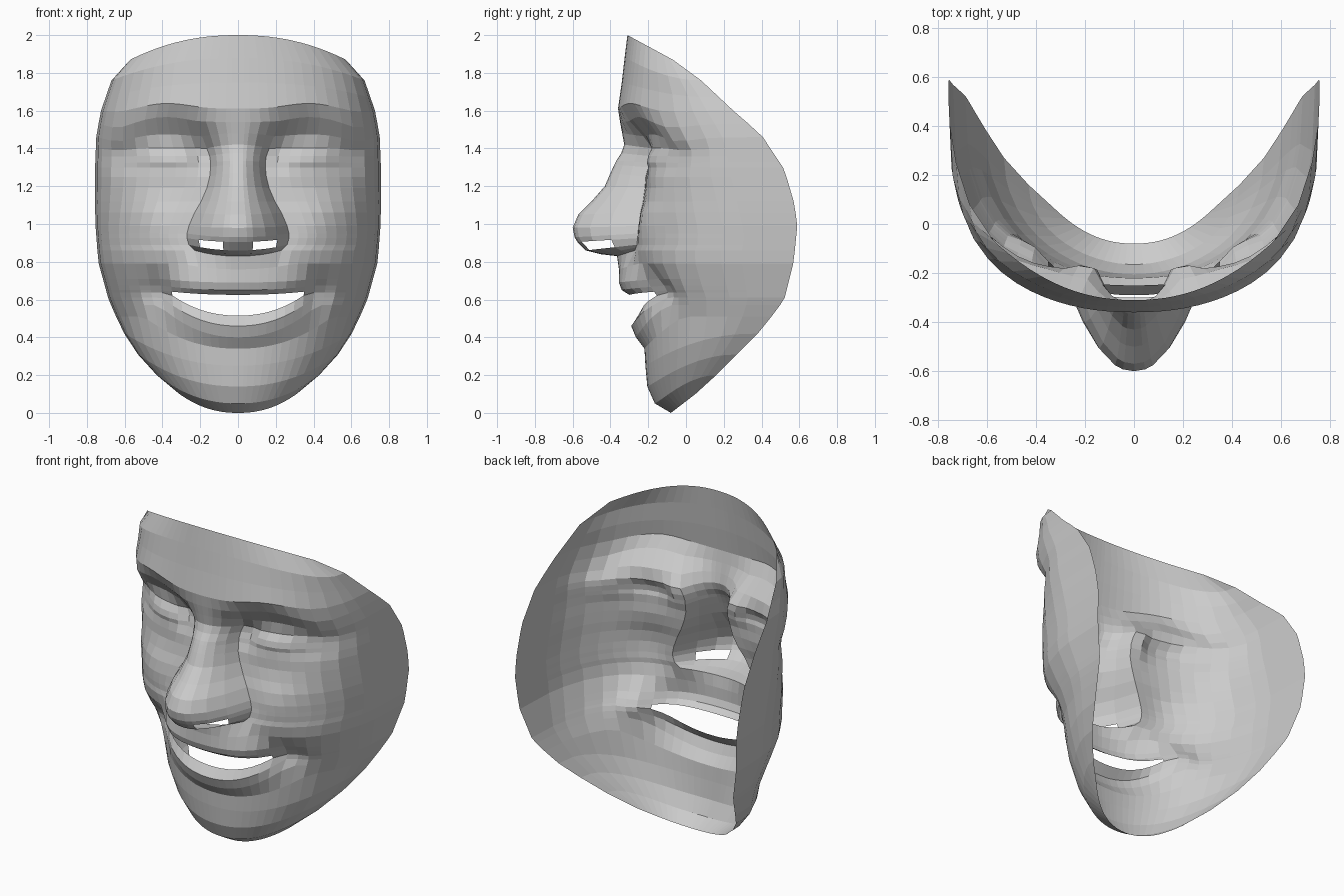
import bpy, bmesh
from math import exp


def lerp_table(table, v):
    """Piecewise linear lookup in rows of (key, value, ...), keys ascending."""
    for a, b in zip(table, table[1:]):
        if v <= b[0]:
            f = max(0.0, (v - a[0]) / (b[0] - a[0]))
            return [p + (q - p) * f for p, q in zip(a[1:], b[1:])]
    return list(table[-1][1:])


# Rim of the mask: z, half width, y, roundness of the cross-section
RIM = [(0.0, 0.02, -0.08, 2), (0.1, 0.31, 0.05, 1.8), (0.2, 0.43, 0.16, 1.9), (0.31, 0.53, 0.27, 2),
       (0.44, 0.615, 0.40, 2.2), (0.6, 0.685, 0.52, 2.4), (0.8, 0.74, 0.57, 2.8),
       (1.0, 0.755, 0.59, 3), (1.12, 0.757, 0.57, 3.1), (1.29, 0.757, 0.52, 3.2),
       (1.47, 0.75, 0.40, 2.7), (1.6, 0.725, 0.25, 2.3), (1.76, 0.67, 0.08, 2.0),
       (1.87, 0.57, -0.07, 1.7), (2.0, 0.2, -0.31, 2)]

# Edge loops: z at centre, z at rim, feature half width, base y, y of the centre line
BROW = [(2.0, 1.87, 0.57, -0.31, -0.31), (1.88, 1.76, 0.67, -0.325, -0.325),
        (1.75, 1.67, 0.70, -0.34, -0.34), (1.61, 1.6, 0.6, -0.36, -0.36),
        (1.54, 1.53, 0.22, -0.33, -0.35), (1.48, 1.46, 0.19, -0.28, -0.34),
        (1.42, 1.40, 0.165, -0.24, -0.33), (1.375, 1.36, 0.15, -0.23, -0.345),
        (1.335, 1.325, 0.145, -0.225, -0.37), (1.315, 1.30, 0.145, -0.22, -0.38)]
NOSE = [(1.27, 1.25, 0.15, -0.22, -0.40), (1.2, 1.19, 0.165, -0.22, -0.43),
        (1.12, 1.12, 0.195, -0.23, -0.50), (1.05, 1.06, 0.23, -0.245, -0.57),
        (0.98, 0.99, 0.26, -0.255, -0.60), (0.93, 0.95, 0.27, -0.26, -0.59),
        (0.905, 0.925, 0.27, -0.265, -0.575), (0.86, 0.89, 0.26, -0.27, -0.53),
        (0.84, 0.875, 0.245, -0.275, -0.45), (0.83, 0.86, 0.23, -0.28, -0.365)]
UPPER_LIP = [(0.76, 0.79, 0.3, -0.28, -0.355), (0.69, 0.71, 0.42, -0.27, -0.355),
             (0.65, 0.675, 0.42, -0.265, -0.34), (0.625, 0.65, 0.42, -0.26, -0.30)]
LOWER_LIP = [(0.515, 0.637, 0.37, -0.255, -0.25), (0.46, 0.61, 0.40, -0.25, -0.29),
             (0.40, 0.57, 0.42, -0.24, -0.265), (0.34, 0.51, 0.5, -0.22, -0.22)]
CHIN = [(0.25, 0.42, 0.6, -0.215, -0.215), (0.14, 0.31, 0.53, -0.205, -0.205),
        (0.05, 0.2, 0.43, -0.165, -0.165), (0.0, 0.1, 0.31, -0.08, -0.08)]
LOOPS = BROW + NOSE + UPPER_LIP + LOWER_LIP + CHIN
COLUMNS = [0, .05, .085, .155, .22, .285, .36, .43, .5, .58, .66, .74, .82, .9, .96, .985, 1]
NOSE_EDGE = 0.285   # this column follows the side of the nose

# Soft dents (+) and bulges (-): x, z, radius x, radius z, amount
SCULPT = [(0.36, 1.43, 0.20, 0.10, 0.075),   # eye socket
          (0.19, 1.37, 0.06, 0.09, 0.045),   # inner eye corner
          (0.62, 1.36, 0.12, 0.11, 0.05),    # outer eye corner
          (0.38, 1.36, 0.14, 0.07, -0.04),   # closed eyelid
          (0.42, 1.305, 0.22, 0.02, 0.008),  # lid crease
          (0.42, 1.00, 0.14, 0.13, -0.03),   # cheek
          (0.42, 0.65, 0.10, 0.09, 0.075)]   # mouth corner


def face_point(loop, t):
    zc, ze, reach, base, front = loop
    half, rim_y, p = lerp_table(RIM, ze)
    if reach < 0.29:    # slide the columns so one lies on the nose outline
        edge = reach / half
        if t <= NOSE_EDGE:
            t *= edge / NOSE_EDGE
        else:
            t = edge + (t - NOSE_EDGE) * (1 - edge) / (1 - NOSE_EDGE)
    x = t * half
    f = min(1.0, x / reach)
    z = zc + (ze - zc) * f ** 2.2
    if loop in (LOOPS[0], LOOPS[-1]):    # open top and chin borders follow the rim
        return x, lerp_table(RIM, z)[1], z
    y = rim_y - (rim_y - base) * max(0.0, 1 - t ** p) ** (1 / p)
    y += (front - base) * (1 - f ** 2.2)
    for sx, sz, rx, rz, amount in SCULPT:
        y += amount * (1 - t ** 8) * exp(-((x - sx) / rx) ** 2 - ((z - sz) / rz) ** 2)
    # arched brow
    z += 0.04 * exp(-((x - 0.38) / 0.17) ** 2 - ((z - 1.56) / 0.1) ** 2)
    z -= 0.04 * exp(-((x - 0.66) / 0.10) ** 2 - ((z - 1.5) / 0.1) ** 2) * (1 - t ** 8)
    return x, y, z


# Half of the face as a sheet of quads, leaving out the mouth and nostril openings
mouth_row = len(BROW + NOSE + UPPER_LIP) - 1
nostril_row = len(BROW) + 6
bm = bmesh.new()
grid = [[bm.verts.new(face_point(loop, t)) for t in COLUMNS] for loop in LOOPS]
for i in range(len(LOOPS) - 1):
    for j in range(len(COLUMNS) - 1):
        in_mouth = i == mouth_row and COLUMNS[j + 1] <= 0.5
        in_nostril = i == nostril_row and j in (2, 3)
        if not (in_mouth or in_nostril):
            bm.faces.new((grid[i][j], grid[i + 1][j], grid[i + 1][j + 1], grid[i][j + 1]))

mesh = bpy.data.meshes.new("face_mask")
bm.to_mesh(mesh)
bm.free()
mask = bpy.data.objects.new("face_mask", mesh)
bpy.context.collection.objects.link(mask)

# Mirror to the other half
mirror = mask.modifiers.new("mirror", 'MIRROR')
mirror.use_clip = True
mirror.merge_threshold = 0.001
